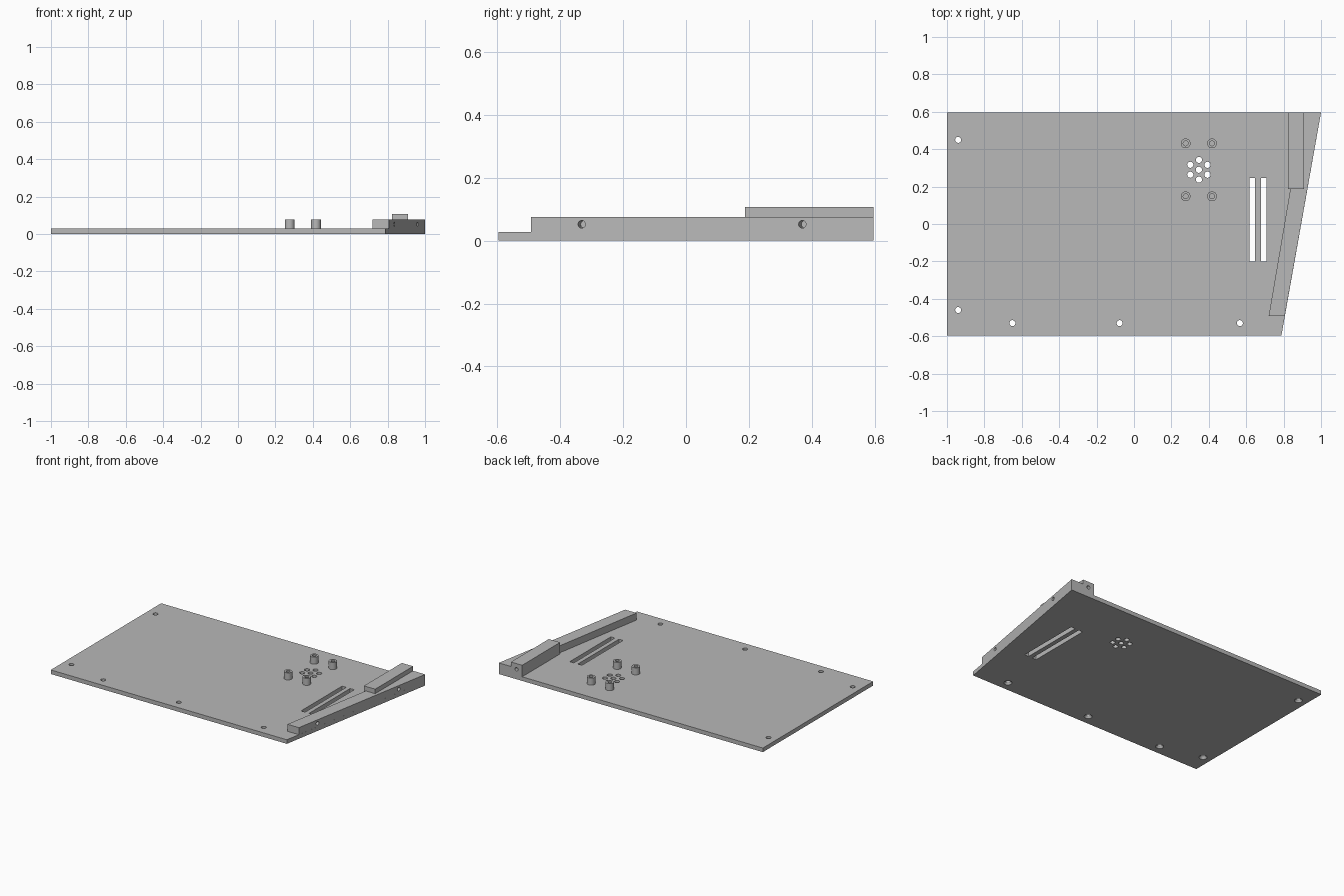
import bpy, bmesh
from math import atan2, cos, sin, pi
from mathutils import Matrix, Vector

cube = bpy.data.objects.get("Cube")
if cube:
    bpy.data.objects.remove(cube, do_unlink=True)

grey = bpy.data.materials.new("plain_grey")
grey.use_nodes = True
colour = (0.48, 0.48, 0.48, 1)
grey.diffuse_color = colour
grey.node_tree.nodes["Principled BSDF"].inputs["Base Color"].default_value = colour

PLATE_TOP, RAIL_TOP, BLOCK_TOP = 0.028, 0.076, 0.107
BACK = 0.597


def add_prism(bm, outline, z0, z1):
    """Extrude a flat outline upwards."""
    face = bm.faces.new([bm.verts.new((x, y, z0)) for x, y in outline])
    top = bmesh.ops.extrude_face_region(bm, geom=[face])["geom"]
    verts = [v for v in top if isinstance(v, bmesh.types.BMVert)]
    bmesh.ops.translate(bm, vec=(0, 0, z1 - z0), verts=verts)


def add_rod(bm, start, end, r0, r1=None, sides=24):
    """Cylinder or cone between two points."""
    start, end = Vector(start), Vector(end)
    axis = end - start
    place = Matrix.Translation((start + end) / 2) @ axis.to_track_quat('Z', 'Y').to_matrix().to_4x4()
    bmesh.ops.create_cone(bm, cap_ends=True, segments=sides, radius1=r0,
                          radius2=r0 if r1 is None else r1, depth=axis.length, matrix=place)


def finish(name, bm):
    bmesh.ops.recalc_face_normals(bm, faces=bm.faces)
    mesh = bpy.data.meshes.new(name)
    bm.to_mesh(mesh)
    bm.free()
    mesh.materials.append(grey)
    obj = bpy.data.objects.new(name, mesh)
    bpy.context.collection.objects.link(obj)
    return obj


def select(obj):
    bpy.ops.object.select_all(action='DESELECT')
    obj.select_set(True)
    bpy.context.view_layer.objects.active = obj


def cut(obj, bm):
    """Drill the cutter shapes out of a part."""
    cutter = finish("cutter", bm)
    cutter.hide_render = True
    mod = obj.modifiers.new("holes", 'BOOLEAN')
    mod.operation, mod.solver, mod.object = 'DIFFERENCE', 'EXACT', cutter
    select(obj)
    bpy.ops.object.modifier_apply(modifier=mod.name)
    bpy.data.objects.remove(cutter, do_unlink=True)
    bpy.ops.object.shade_smooth_by_angle(angle=0.6)


# Base plate with a slanted right edge
bm = bmesh.new()
add_prism(bm, [(-1, -BACK), (0.788, -BACK), (1, BACK), (-1, BACK)], 0, PLATE_TOP)
plate = finish("base_plate", bm)

# Plate openings: screw holes, vent cluster and two slots
screws = [(-0.94, 0.45), (-0.94, -0.46), (-0.65, -0.53), (-0.077, -0.53), (0.566, -0.53)]
holes = bmesh.new()
for x, y in screws:
    add_rod(holes, (x, y, -0.02), (x, y, 0.05), 0.016)
vents = [(0.347, 0.29)]
vents += [(0.347 + 0.053 * cos(a), 0.29 + 0.053 * sin(a)) for a in (pi / 6 + k * pi / 3 for k in range(6))]
for x, y in vents:
    add_rod(holes, (x, y, -0.02), (x, y, 0.05), 0.0165)
for x in (0.617, 0.678):
    add_prism(holes, [(x, -0.2), (x + 0.031, -0.2), (x + 0.031, 0.245), (x, 0.245)], -0.02, 0.05)
cut(plate, holes)

# Countersinks under the screw holes
sinks = bmesh.new()
for x, y in screws:
    add_rod(sinks, (x, y, -0.004), (x, y, 0.014), 0.028, 0.0155)
cut(plate, sinks)

# Slanted rail along the right edge, drilled from its outer face
bm = bmesh.new()
add_prism(bm, [(0.72, -0.493), (0.806, -0.493), (1, BACK), (0.906, BACK)], PLATE_TOP, RAIL_TOP)
rail = finish("side_rail", bm)
angle = atan2(1.194, 0.212)
outward = Vector((sin(angle), -cos(angle), 0))
holes = bmesh.new()
for y in (-0.332, 0.37):
    mouth = Vector((0.788 + 0.212 * (y + BACK) / 1.194, y, 0.052))
    add_rod(holes, mouth + outward * 0.02, mouth - outward * 0.05, 0.012)
cut(rail, holes)

# Raised block at the back corner, drilled from behind
bm = bmesh.new()
add_prism(bm, [(0.823, 0.187), (0.908, 0.187), (0.908, BACK), (0.823, BACK)], PLATE_TOP, BLOCK_TOP)
block = finish("corner_block", bm)
holes = bmesh.new()
add_rod(holes, (0.866, BACK + 0.02, 0.068), (0.866, BACK - 0.06, 0.068), 0.012)
cut(block, holes)

# Four hollow standoffs around the vents
for side, x in (("right", 0.276), ("left", 0.417)):
    for end, y in (("front", 0.148), ("back", 0.431)):
        bm = bmesh.new()
        add_rod(bm, (x, y, PLATE_TOP), (x, y, RAIL_TOP), 0.026, sides=32)
        post = finish(f"standoff_{end}_{side}", bm)
        bore = bmesh.new()
        add_rod(bore, (x, y, PLATE_TOP + 0.004), (x, y, 0.1), 0.013)
        cut(post, bore)
